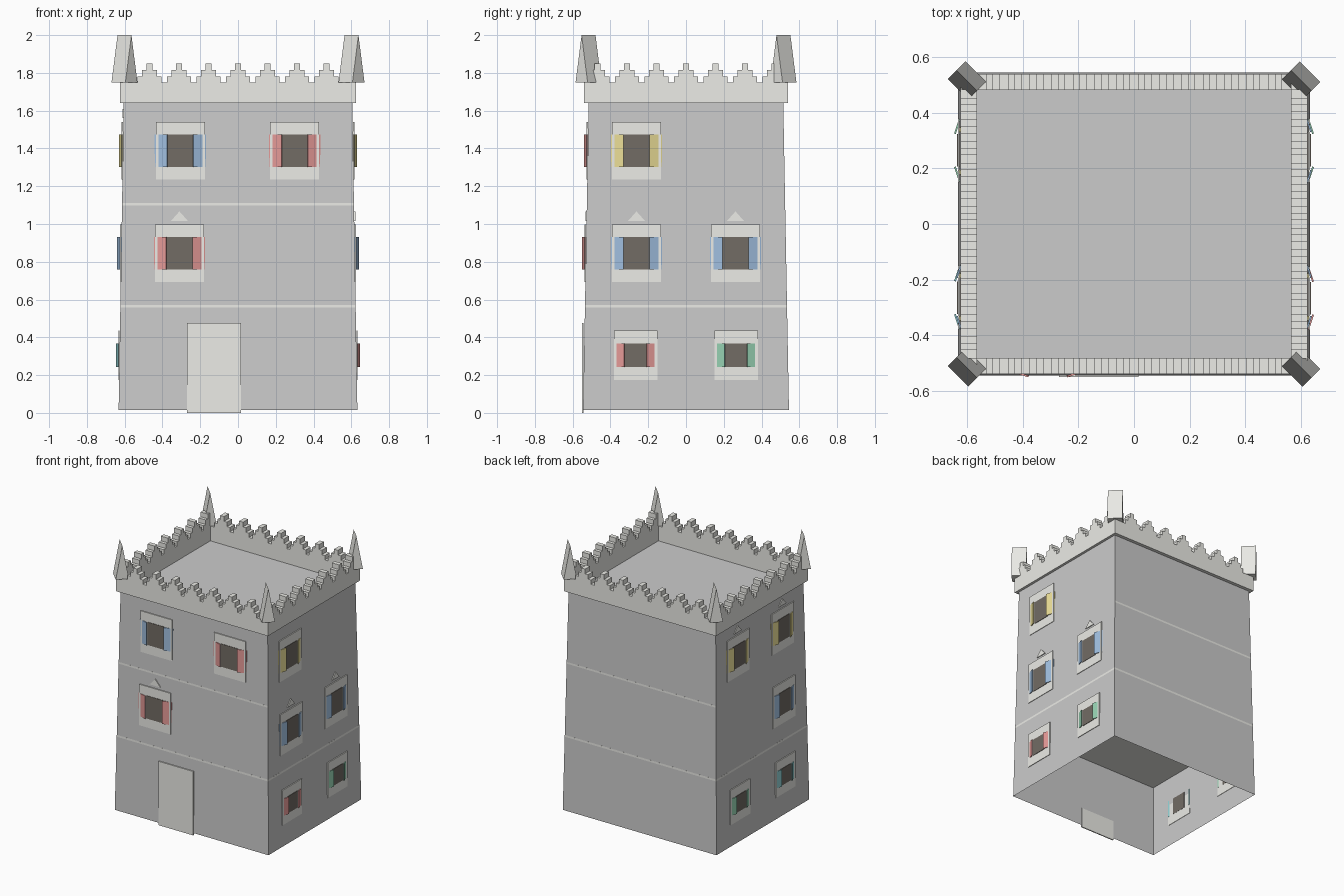
import bpy, bmesh, math
from mathutils import Matrix, Vector

if "Cube" in bpy.data.objects:
    bpy.data.objects.remove(bpy.data.objects["Cube"])


def mat(name, rgb):
    m = bpy.data.materials.new(name)
    m.diffuse_color = (*rgb, 1)
    m.use_nodes = True
    m.node_tree.nodes["Principled BSDF"].inputs["Base Color"].default_value = m.diffuse_color
    return m


COL = {n: mat(n, c) for n, c in {
    "stone": (.68, .68, .68), "trim": (.84, .84, .80), "dark": (.17, .15, .13),
    "red": (.78, .32, .31), "blue": (.35, .52, .74), "yellow": (.83, .73, .31),
    "green": (.30, .63, .44), "teal": (.27, .60, .62)}.items()}


def finish(bm, name, col, M=Matrix()):
    bmesh.ops.recalc_face_normals(bm, faces=bm.faces)
    me = bpy.data.meshes.new(name)
    bm.to_mesh(me)
    bm.free()
    me.transform(M)
    me.materials.append(COL[col])
    ob = bpy.data.objects.new(name, me)
    bpy.context.collection.objects.link(ob)
    return ob


def box(name, col, centre, size, M=Matrix(), rot=0):
    bm = bmesh.new()
    bmesh.ops.create_cube(bm, size=1)
    T = Matrix.Translation(centre) @ Matrix.Rotation(rot, 4, 'Z') @ Matrix.Diagonal((*size, 1))
    return finish(bm, name, col, M @ T)


def prism(name, col, pts, y0, y1, M=Matrix()):
    """Extrude an (x, z) outline from y0 to y1."""
    bm = bmesh.new()
    f = bm.faces.new([bm.verts.new((x, y0, z)) for x, z in pts])
    ext = bmesh.ops.extrude_face_region(bm, geom=[f], use_keep_orig=True)
    bmesh.ops.translate(bm, vec=(0, y1 - y0, 0),
                        verts=[v for v in ext["geom"] if isinstance(v, bmesh.types.BMVert)])
    return finish(bm, name, col, M)


# Tapered tower walls, open underneath, closed by the roof
Z0, Z1 = .015, 1.64
bm = bmesh.new()
rings = [[bm.verts.new((sx * hx, sy * hy, z)) for sx, sy in ((-1, -1), (1, -1), (1, 1), (-1, 1))]
         for hx, hy, z in ((.632, .545, Z0), (.605, .515, Z1))]
for i in range(4):
    j = (i + 1) % 4
    bm.faces.new((rings[0][i], rings[0][j], rings[1][j], rings[1][i]))
bm.faces.new(rings[1])
finish(bm, "tower_walls", "stone")

# Floor slabs showing as string courses
box("lower_floor_course", "trim", (0, 0, .557), (1.246, 1.07, .028))
box("upper_floor_course", "trim", (0, 0, 1.098), (1.224, 1.05, .028))


# Parapet with stepped merlons
def parapet(name, half, outer, inner, angle):
    pts = [(half, 1.64), (-half, 1.64), (-half, 1.75)]
    for k in range(-3, 4):
        c = k * .156
        pts += [(c - .064, 1.75), (c - .064, 1.782), (c - .04, 1.782), (c - .04, 1.815),
                (c - .016, 1.815), (c - .016, 1.85), (c + .016, 1.85), (c + .016, 1.815),
                (c + .04, 1.815), (c + .04, 1.782), (c + .064, 1.782), (c + .064, 1.75)]
    pts.append((half, 1.75))
    prism(name, "trim", pts, -outer, -inner, Matrix.Rotation(angle, 4, 'Z'))


parapet("front_parapet", .624, .54, .482, 0)
parapet("back_parapet", .624, .54, .482, math.pi)
parapet("right_parapet", .54, .624, .565, math.pi / 2)
parapet("left_parapet", .54, .624, .565, -math.pi / 2)

# Wedge pinnacles, all with the ridge on the same diagonal
for sx in (-1, 1):
    for sy in (-1, 1):
        M = Matrix.Translation((sx * .601, sy * .516, 0)) @ Matrix.Rotation(math.pi / 4, 4, 'Z')
        prism("corner_pinnacle", "trim", [(-.045, 1.75), (.045, 1.75), (0, 2)], -.052, .052, M)

# Wall sides: rotation from the front, base distance, inward lean
SIDES = {"front": (0, .545, .03), "right": (math.pi / 2, .632, .027),
         "left": (-math.pi / 2, .632, .027)}


def wall(side, z):
    a, d, lean = SIDES[side]
    return Matrix.Rotation(a, 4, 'Z'), d - lean * (z - Z0) / (Z1 - Z0)


# Window: frame, dark pane, two tilted shutters, optional small pediment
def window(side, u, z, col, small=False, pediment=False):
    M, d = wall(side, z)
    fw, fh, pw, ph, sw = (.23, .26, .118, .125, .054) if small else (.26, .305, .138, .17, .066)
    box(side + "_window_frame", "trim", (u, -d - .003, z), (fw, .007, fh), M)
    box(side + "_window_pane", "dark", (u, -d - .004, z), (pw, .011, ph), M)
    for s in (-1, 1):
        box(side + "_shutter", col, (u + s * (pw + sw) / 2, -d - .008, z),
            (sw * 1.05, .006, ph), M, s * .31)
    if pediment:
        M, d = wall(side, z + .19)
        prism(side + "_pediment", "trim", [(u - .044, z + .172), (u + .044, z + .172), (u, z + .222)],
              -d - .006, -d + .002, M)


TOP, MID, LOW = 1.388, .845, .305
window("front", -.305, TOP, "blue")
window("front", .3, TOP, "red")
window("front", -.31, MID, "red", pediment=True)
window("right", -.262, TOP, "yellow")
for u in (-.262, .262):
    window("right", u, MID, "blue", pediment=True)
    window("left", u, TOP, "yellow", pediment=True)
window("right", -.267, LOW, "red", small=True)
window("right", .265, LOW, "green", small=True)
window("left", .262, MID, "blue")
window("left", .265, LOW, "teal", small=True)
window("left", -.265, LOW, "green", small=True)

# Door slab
box("front_door", "trim", (-.127, -.5465, .2375), (.286, .008, .475))
